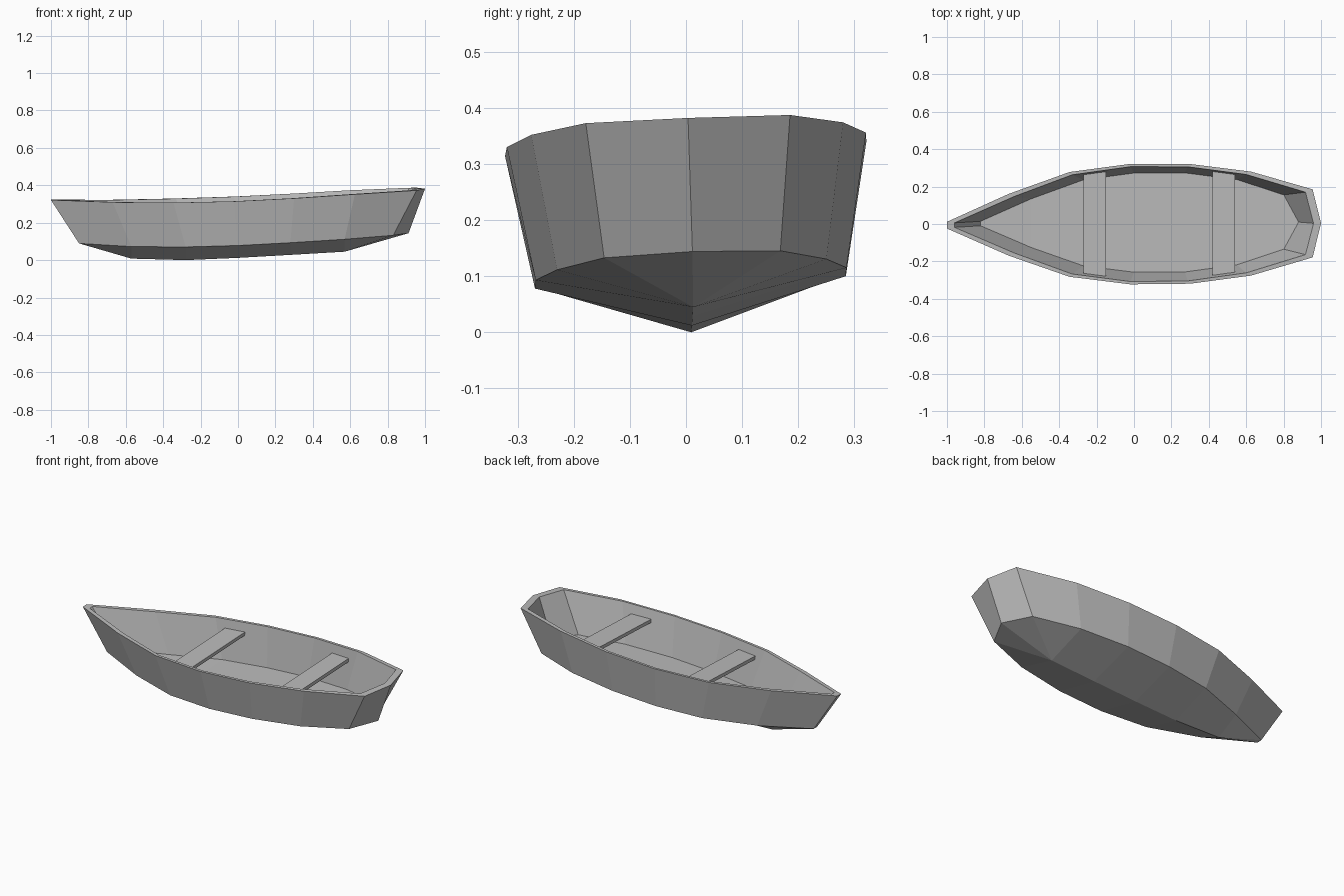
import bpy
import bmesh

cube = bpy.data.objects.get("Cube")
if cube:
    bpy.data.objects.remove(cube, do_unlink=True)

# One plain grey for the whole boat
grey = bpy.data.materials.new("plain grey")
grey.use_nodes = True
grey.diffuse_color = (0.5, 0.5, 0.5, 1)
grey.node_tree.nodes["Principled BSDF"].inputs["Base Color"].default_value = (0.5, 0.5, 0.5, 1)


def place(x, y, z):
    """Give the boat its slight list and yaw."""
    return (x, y - 0.035 * z + 0.006 * x + 0.011, z + 0.04 * y)


def finish(bm, name):
    bmesh.ops.recalc_face_normals(bm, faces=bm.faces)
    mesh = bpy.data.meshes.new(name)
    bm.to_mesh(mesh)
    bm.free()
    mesh.materials.append(grey)
    obj = bpy.data.objects.new(name, mesh)
    bpy.context.collection.objects.link(obj)
    return obj


# Stations from bow to stern corner, then the stern point: x, half width, z
rim = [(-1, .018, .322), (-.67, .165, .316), (-.345, .28, .318), (-.02, .322, .327),
       (.3, .32, .343), (.625, .278, .363), (.955, .182, .38), (1, 0, .382)]
chine = [(-.85, .015, .09), (-.57, .142, .078), (-.28, .242, .08), (0, .277, .089),
         (.28, .277, .104), (.57, .24, .121), (.83, .157, .139), (.912, 0, .144)]
keel = [(-.57, .008), (-.28, 0), (0, .012), (.28, .028), (.57, .045)]


def inset(ring, scale, wall, lift):
    """Inner copy of a ring, one plank thickness in."""
    return [(x * scale, max(w - wall, .012) if w else 0, z + lift) for x, w, z in ring]


def add_ring(bm, ring):
    """Closed loop: port side to the stern point and back up starboard."""
    port = [bm.verts.new(place(x, w, z)) for x, w, z in ring]
    starboard = [bm.verts.new(place(x, -w, z)) for x, w, z in ring[:-1]]
    return port + starboard[::-1]


# Hull shell: outer planks, gunwale, inner planks
bm = bmesh.new()
floor_ring = inset(chine, .965, .012, .015)
tip = floor_ring[-1]
floor_ring[-1] = (tip[0], 0, tip[2] + .015)
loops = [add_ring(bm, r) for r in (chine, rim, inset(rim, .96, .015, 0), floor_ring)]
count = len(loops[0])
for low, high in zip(loops, loops[1:]):
    for i in range(count):
        j = (i + 1) % count
        bm.faces.new((low[i], low[j], high[j], high[i]))

# Flat floor, strip by strip, with the raised stern triangle
floor = loops[-1]
stern = len(chine) - 1
for i in range(stern - 1):
    bm.faces.new((floor[i], floor[i + 1], floor[-2 - i], floor[-1 - i]))
bm.faces.new(floor[stern - 1:stern + 2])

# Vee bottom running from the chines down to the keel
bottom = loops[0]
spine = [bm.verts.new(place(x, 0, z)) for x, z in keel]
for side in (bottom[:stern + 1], [bottom[-1 - i] for i in range(stern)] + [bottom[stern]]):
    bm.faces.new((side[0], side[1], spine[0]))
    for i in range(len(spine) - 1):
        bm.faces.new((side[i + 1], side[i + 2], spine[i + 1], spine[i]))
    bm.faces.new((side[-3], side[-2], spine[-1]))
    bm.faces.new((side[-2], side[-1], spine[-1]))
bm.faces.new((bottom[0], bottom[-1], spine[0]))
finish(bm, "hull")


# Bench seats, tapered to meet the inner planks
def seat(name, ends, thick=.02):
    bm = bmesh.new()
    for x, w, z in ends:
        for y in (-w, w):
            for drop in (0, thick):
                bm.verts.new(place(x, y, z - drop))
    result = bmesh.ops.convex_hull(bm, input=bm.verts)
    bmesh.ops.dissolve_limit(bm, angle_limit=.02, verts=bm.verts, edges=bm.edges)
    return finish(bm, name)


seat("bow_seat", [(-.27, .268, .27), (-.15, .284, .272)])
seat("stern_seat", [(.42, .28, .3), (.54, .264, .306)])
